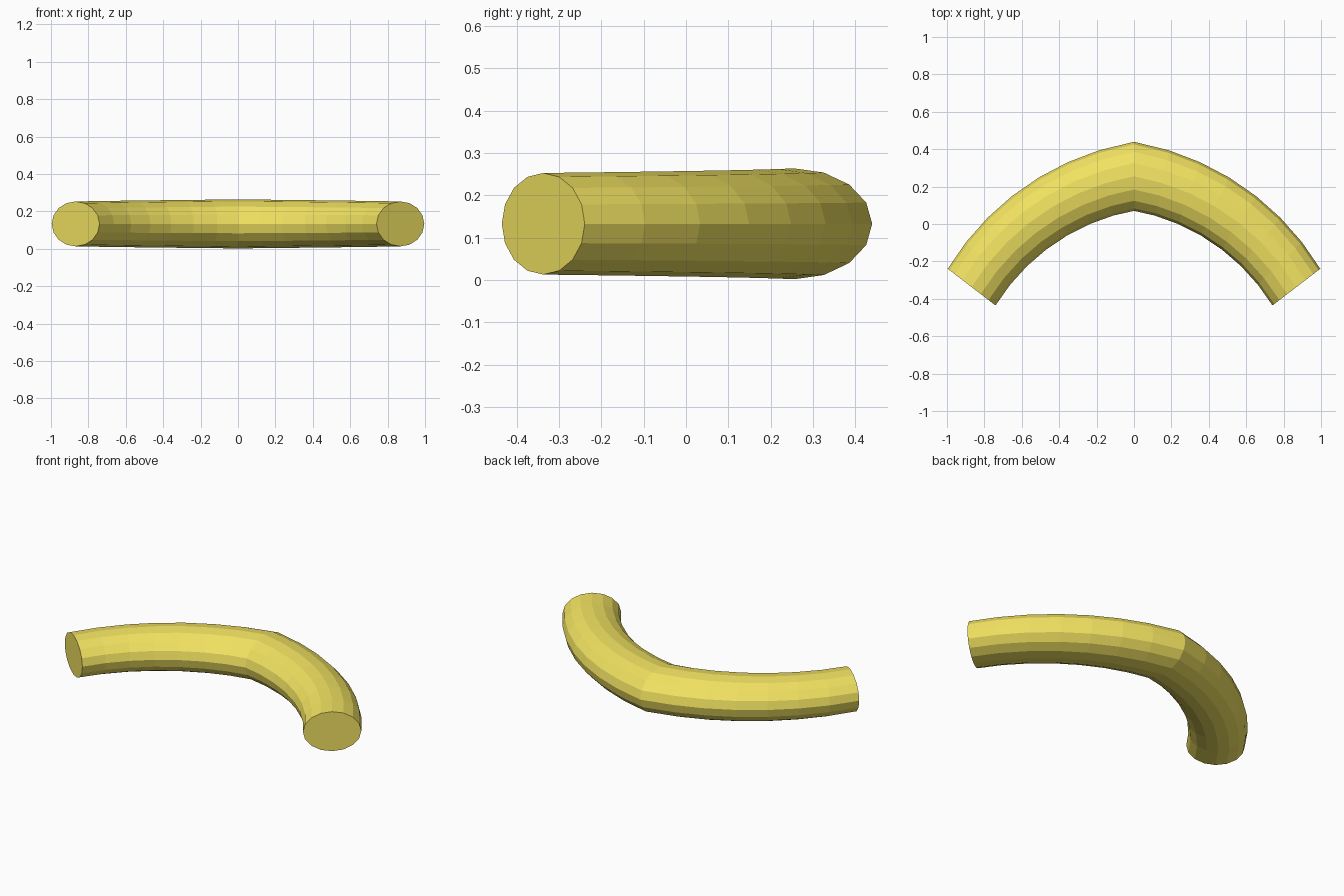
import bpy, bmesh
from math import sin, cos, pi, radians

if "Cube" in bpy.data.objects:
    bpy.data.objects.remove(bpy.data.objects["Cube"])

SIDES, STEPS = 16, 7
R = 1.277                                  # radius of each half's centre arc
A0, A1 = radians(10), radians(58.6)        # slope at the middle and at the tip


def ring_data(k):
    """Centre, tilt and half sizes of ring k; k < 0 is the mirrored half."""
    s, n = (-1 if k < 0 else 1), abs(k)
    t = n / STEPS
    a = A0 + (A1 - A0) * t
    x = R * (sin(a) - sin(A0))
    y = 0.255 - R * (cos(A0) - cos(a))
    tilt = radians(6.6 + 6.56 * n) if n else 0
    wide = 0.185 if n == 0 else 0.181 - 0.02 * t
    return s * x, y, s * tilt, wide, 0.131 - 0.011 * t


# Bent, slightly tapering tube with an oval section and flat ends
bm = bmesh.new()
rings = []
for k in range(-STEPS, STEPS + 1):
    x, y, tilt, w, h = ring_data(k)
    ring = []
    for i in range(SIDES):
        p = 2 * pi * i / SIDES
        ring.append(bm.verts.new((x + w * cos(p) * sin(tilt),
                                  y + w * cos(p) * cos(tilt),
                                  0.133 + h * sin(p))))
    rings.append(ring)
for a, b in zip(rings, rings[1:]):
    for i in range(SIDES):
        j = (i + 1) % SIDES
        bm.faces.new((a[i], a[j], b[j], b[i]))
bm.faces.new(rings[0])
bm.faces.new(rings[-1])
bmesh.ops.recalc_face_normals(bm, faces=bm.faces)

mesh = bpy.data.meshes.new("curved_tube")
bm.to_mesh(mesh)
bm.free()
obj = bpy.data.objects.new("curved_tube", mesh)
bpy.context.collection.objects.link(obj)

mat = bpy.data.materials.new("yellow")
mat.diffuse_color = (0.88, 0.76, 0.12, 1)
mat.use_nodes = True
mat.node_tree.nodes["Principled BSDF"].inputs["Base Color"].default_value = mat.diffuse_color
mesh.materials.append(mat)
